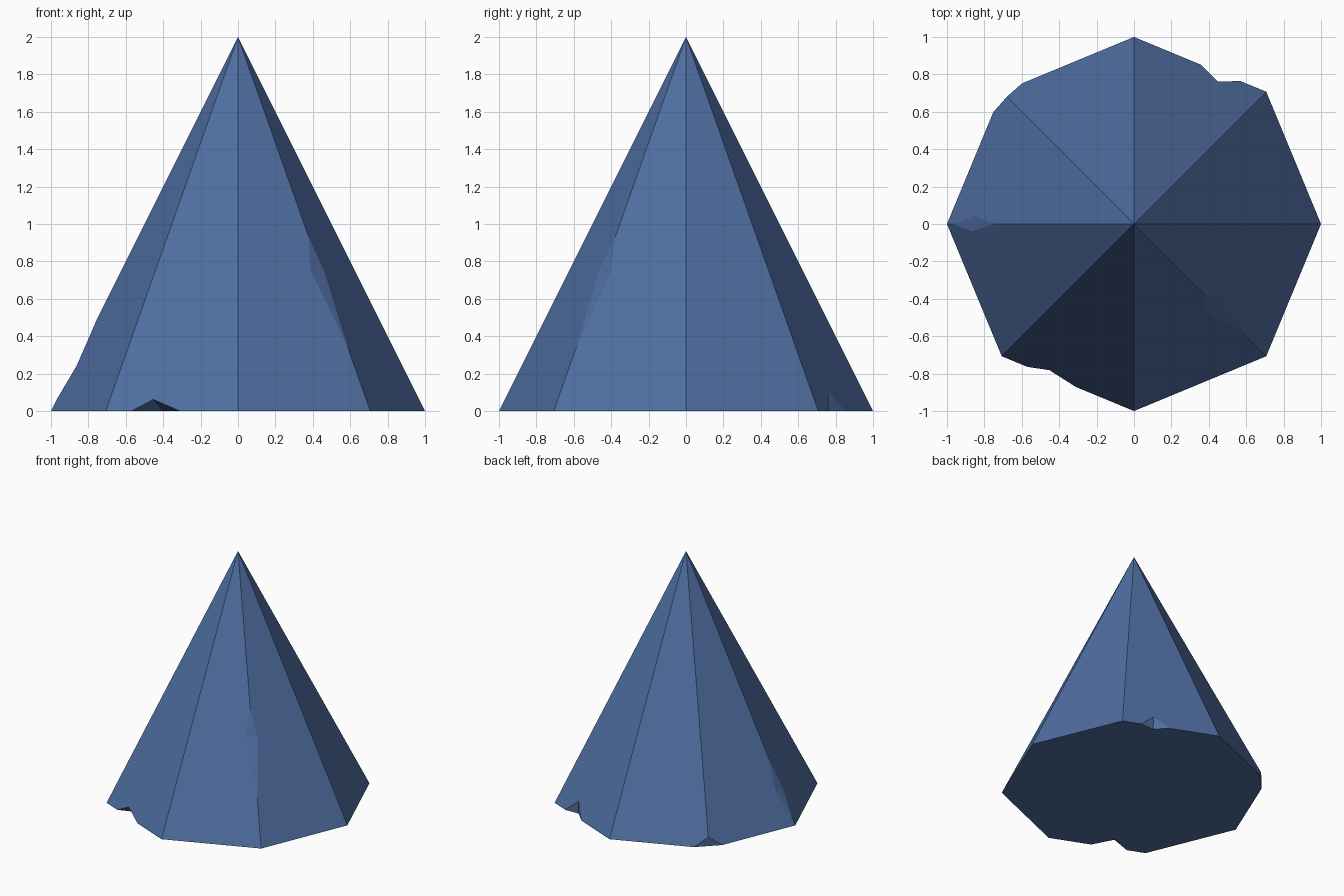
import bpy, bmesh, math
from mathutils import Vector

if "Cube" in bpy.data.objects:
    bpy.data.objects.remove(bpy.data.objects["Cube"])

blue = bpy.data.materials.new("slate blue")
blue.diffuse_color = (0.078, 0.155, 0.355, 1)
blue.use_nodes = True
blue.node_tree.nodes["Principled BSDF"].inputs["Base Color"].default_value = blue.diffuse_color

# Eight-sided spire
bpy.ops.mesh.primitive_cone_add(vertices=8, radius1=1, radius2=0, depth=2, location=(0, 0, 1))
spire = bpy.context.object
spire.name = "chipped_spire"
bpy.ops.object.transform_apply(location=True)
spire.data.materials.append(blue)


def cut(name, centre, points):
    """Subtract a tetrahedron, doubled about its inner point so it pokes out of the surface."""
    c = Vector(centre)
    bm = bmesh.new()
    for p in points:
        bm.verts.new(c + 2 * (Vector(p) - c))
    bmesh.ops.convex_hull(bm, input=bm.verts[:])
    bmesh.ops.recalc_face_normals(bm, faces=bm.faces[:])
    me = bpy.data.meshes.new(name)
    bm.to_mesh(me)
    bm.free()
    me.materials.append(blue)
    ob = bpy.data.objects.new(name, me)
    bpy.context.collection.objects.link(ob)
    ob.hide_render = True
    mod = spire.modifiers.new(name, 'BOOLEAN')
    mod.operation, mod.solver, mod.object = 'DIFFERENCE', 'EXACT', ob
    bpy.context.view_layer.objects.active = spire
    bpy.ops.object.modifier_apply(modifier=name)
    bpy.data.objects.remove(ob)


def chip(name, s1, s2, top, bottom):
    """Chip on a ridge: its floor folds along s1-s2."""
    cut(name, (Vector(s1) + Vector(s2)) / 2, (s1, s2, top, bottom))


def notch(name, a, b, inner, peak):
    """Notch in the base rim: its walls meet along inner-peak."""
    c = Vector(inner) - 0.5 * (Vector(peak) - Vector(inner))
    cut(name, c, (c, a, b, peak))


# Chips on the ridges
chip("left_chip", (-0.85, 0.045, 0.263), (-0.865, -0.04, 0.237), (-0.75, 0, 0.5), (-0.967, 0, 0.066))
chip("front_chip", (0.468, -0.405, 0.73), (0.388, -0.46, 0.757),
     (0.378, -0.378, 0.93), (0.583, -0.583, 0.35))
# Clipped base corner
chip("corner_chip", (-0.751, 0.6, 0), (-0.6, 0.751, 0), (-0.68, 0.68, 0.076), (-0.9, 0.9, -0.2))
# Notches in the base rim
notch("back_notch", (0.36, 0.851, 0), (0.57, 0.764, 0), (0.45, 0.76, 0), (0.447, 0.762, 0.108))
notch("front_notch", (-0.57, -0.764, 0), (-0.31, -0.872, 0), (-0.40, -0.70, 0), (-0.455, -0.785, 0.065))

for p in spire.data.polygons:
    p.use_smooth = False
    p.material_index = 0
